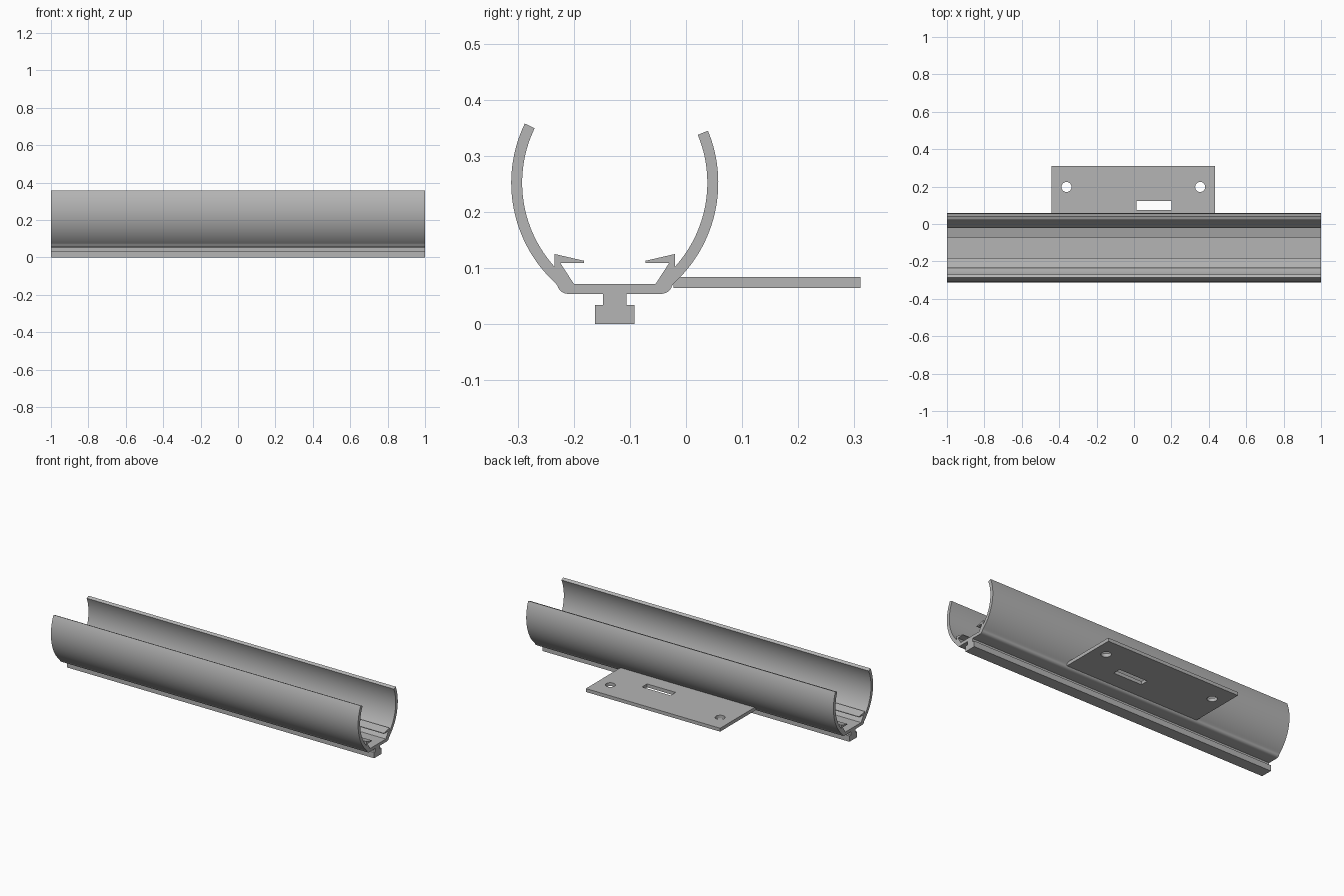
import bpy, bmesh
from math import sin, cos, radians, pi
from mathutils import Vector

cube = bpy.data.objects.get("Cube")
if cube:
    bpy.data.objects.remove(cube, do_unlink=True)

GREY = (0.46, 0.46, 0.46, 1)
metal = bpy.data.materials.new("plain grey")
metal.use_nodes = True
metal.diffuse_color = GREY
metal.node_tree.nodes["Principled BSDF"].inputs["Base Color"].default_value = GREY


def extrude_outline(name, loops, depth):
    """Fill closed 3D loops (first outer, rest holes) and extrude them."""
    bm = bmesh.new()
    edges = []
    for loop in loops:
        vs = [bm.verts.new(p) for p in loop]
        edges += [bm.edges.new((a, b)) for a, b in zip(vs, vs[1:] + vs[:1])]
    bmesh.ops.triangle_fill(bm, edges=edges, use_beauty=True)
    caps = bmesh.ops.extrude_face_region(bm, geom=bm.faces[:], use_keep_orig=True)
    moved = [g for g in caps["geom"] if isinstance(g, bmesh.types.BMVert)]
    bmesh.ops.translate(bm, verts=moved, vec=Vector(depth))
    bmesh.ops.recalc_face_normals(bm, faces=bm.faces[:])
    mesh = bpy.data.meshes.new(name)
    bm.to_mesh(mesh)
    bm.free()
    mesh.materials.append(metal)
    ob = bpy.data.objects.new(name, mesh)
    bpy.context.collection.objects.link(ob)
    bpy.ops.object.select_all(action="DESELECT")
    ob.select_set(True)
    bpy.context.view_layer.objects.active = ob
    bpy.ops.object.shade_smooth_by_angle(angle=radians(25))
    return ob


def arc(cx, cy, r, start, end, n):
    angles = [radians(start + (end - start) * i / n) for i in range(n + 1)]
    return [(cx + r * cos(a), cy + r * sin(a)) for a in angles]


# Channel half section: distance out from the middle, height
MID = -0.127


def half_section(tip):
    foot = [(0.035, 0), (0.035, 0.034), (0.021, 0.034), (0.021, 0.054)]
    corner = arc(0.083, 0.074, 0.02, -90, -15, 6)
    outer = arc(-0.058, 0.252, 0.2425, -47.3, tip, 32)
    inner = arc(-0.058, 0.252, 0.223, tip, -42.2, 32)
    clip = [(0.107, 0.125), (0.055, 0.113), (0.055, 0.109),
            (0.097, 0.109), (0.073, 0.072)]
    return foot + corner + outer + inner + clip


front = [(MID - u, z) for u, z in half_section(25.8)]
back = [(MID + u, z) for u, z in half_section(22.5)]
section = back + front[::-1]
extrude_outline("channel", [[(-1, y, z) for y, z in section]], (2, 0, 0))


# Mounting plate with two screw holes and a slot
def rectangle(x0, x1, y0, y1):
    return [(x0, y0), (x1, y0), (x1, y1), (x0, y1)]


outline = rectangle(-0.44, 0.434, -0.022, 0.311)
slot = rectangle(0.014, 0.2, 0.076, 0.123)
holes = [arc(x, 0.198, 0.027, 0, 345, 23) for x in (-0.361, 0.354)]
loops = [[(x, y, 0.064) for x, y in loop] for loop in [outline, slot] + holes]
extrude_outline("mounting_plate", loops, (0, 0, 0.02))
